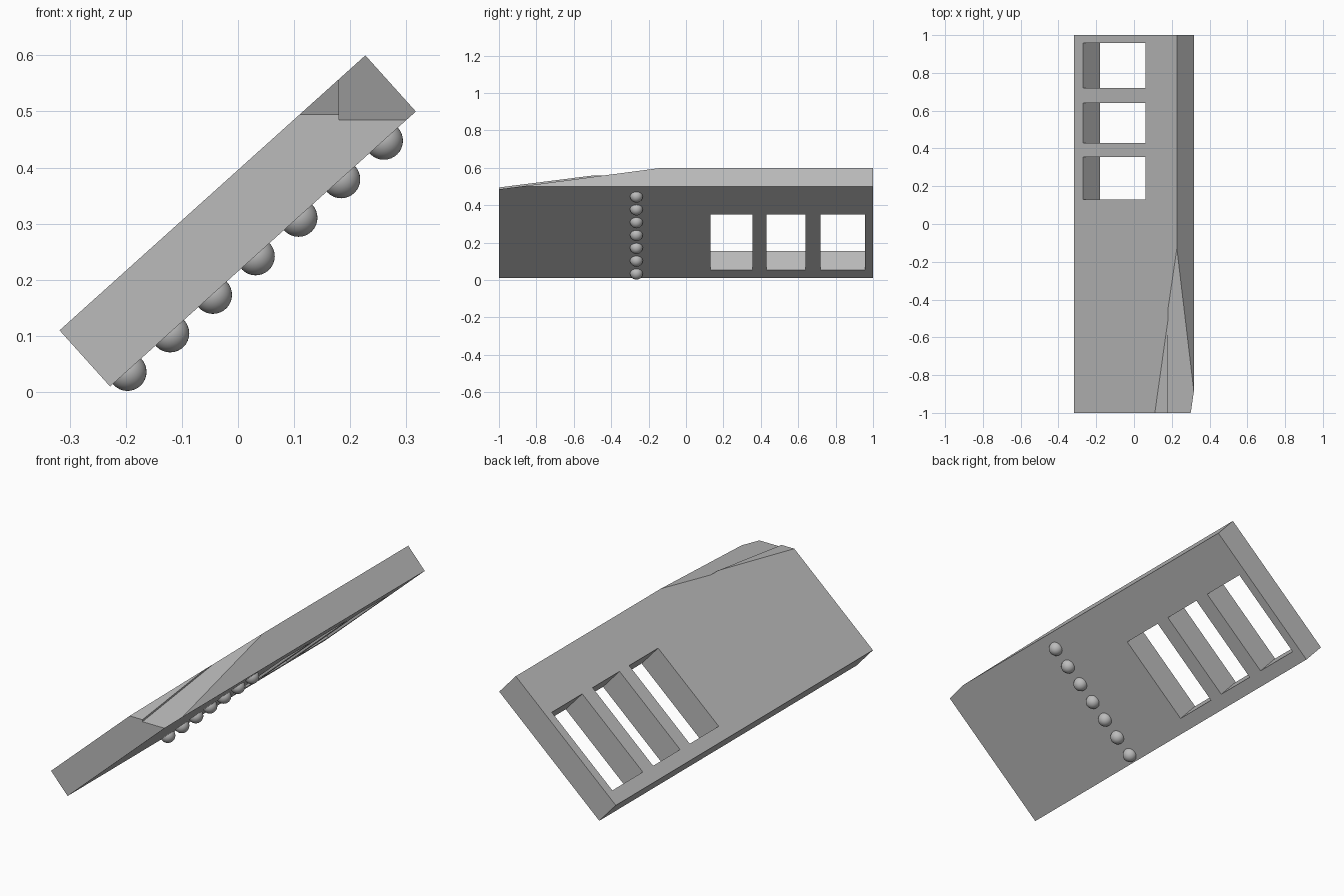
import bpy
import bmesh
from mathutils import Vector

cube = bpy.data.objects.get("Cube")
if cube:
    bpy.data.objects.remove(cube, do_unlink=True)

grey = bpy.data.materials.new("mid grey")
grey.use_nodes = True
tone = (0.5, 0.5, 0.5, 1)
grey.diffuse_color = tone
grey.node_tree.nodes["Principled BSDF"].inputs["Base Color"].default_value = tone


def finish(name, bm):
    mesh = bpy.data.meshes.new(name)
    bmesh.ops.recalc_face_normals(bm, faces=bm.faces)
    bm.to_mesh(mesh)
    bm.free()
    mesh.materials.append(grey)
    obj = bpy.data.objects.new(name, mesh)
    bpy.context.collection.objects.link(obj)
    return obj


def prism(name, profile, depth):
    """Extrude a closed loop of 3D points along the depth vector."""
    bm = bmesh.new()
    face = bm.faces.new([bm.verts.new(p) for p in profile])
    ext = bmesh.ops.extrude_face_region(bm, geom=[face])["geom"]
    moved = [v for v in ext if isinstance(v, bmesh.types.BMVert)]
    bmesh.ops.translate(bm, verts=moved, vec=depth)
    return finish(name, bm)


def cut(target, cutter):
    cutter.hide_render = True
    cutter.hide_set(True)
    mod = target.modifiers.new(cutter.name, "BOOLEAN")
    mod.operation = "DIFFERENCE"
    mod.solver = "EXACT"
    mod.object = cutter


# Tilted board: lower upper-face corner, slope direction and thickness
corner = Vector((-0.318, 0, 0.11))
slope = Vector((0.545, 0, 0.49))
thick = Vector((0.09, 0, -0.1))


def section(a, b, top, bottom, y):
    """Rectangle on the tilted cross-section, as fractions of the board."""
    pts = [corner + slope * s + thick * t
           for s, t in ((a, top), (a, bottom), (b, bottom), (b, top))]
    return [p + Vector((0, y, 0)) for p in pts]


board = prism("board", section(0, 1, 0, 1, -1), (0, 2, 0))

# Three windows straight through the board
for i, (y0, y1) in enumerate(((0.13, 0.355), (0.43, 0.64), (0.72, 0.957))):
    cut(board, prism(f"window_cutter_{i + 1}",
                     section(0.09, 0.695, -0.5, 1.5, y0), (0, y1 - y0, 0)))

# Two shallow ramps shaved off the high front corner
for name, x0, x1, z, rise in (("inner_ramp_cutter", 0.05, 0.25, 0.495, 0.127),
                              ("outer_ramp_cutter", 0.18, 0.45, 0.485, 0.132)):
    ramp = [(x0, -1.1, z - rise * 0.1), (x0, 0, z + rise),
            (x0, 0, 0.8), (x0, -1.1, 0.8)]
    cut(board, prism(name, ramp, (x1 - x0, 0, 0)))

# Row of round studs along the underside
first, last = Vector((-0.197, -0.265, 0.036)), Vector((0.26, -0.265, 0.448))
for i in range(7):
    bm = bmesh.new()
    bmesh.ops.create_uvsphere(bm, u_segments=32, v_segments=16, radius=0.034)
    for f in bm.faces:
        f.smooth = True
    stud = finish(f"stud_{i + 1}", bm)
    stud.location = first.lerp(last, i / 6)
